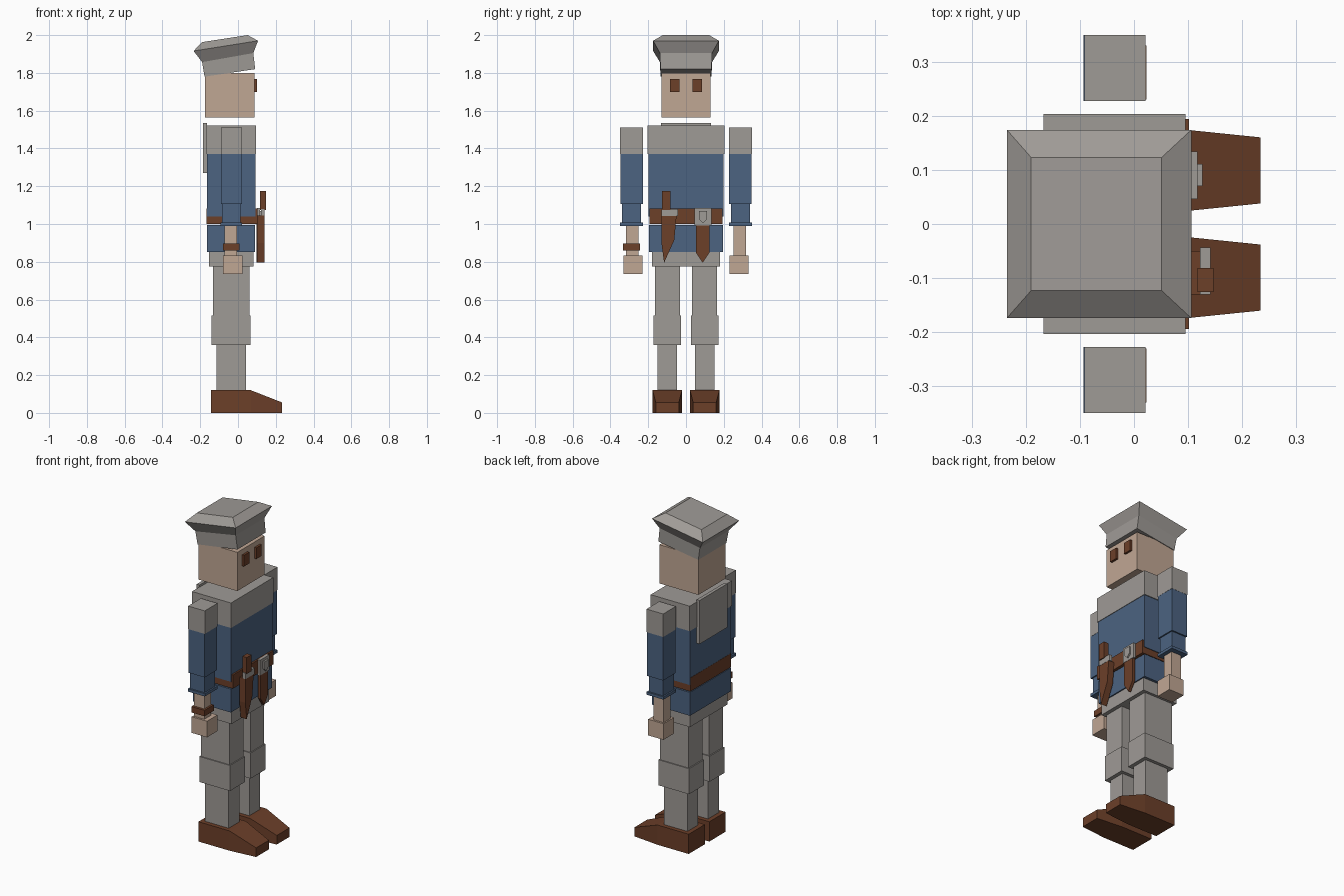
import bpy, bmesh


def material(name, rgb):
    m = bpy.data.materials.new(name)
    m.diffuse_color = (*rgb, 1)
    return m


GREY = material("stone_grey", (0.345, 0.325, 0.305))
BLUE = material("tunic_blue", (0.072, 0.125, 0.22))
BROWN = material("leather_brown", (0.15, 0.05, 0.022))
SKIN = material("skin", (0.53, 0.385, 0.295))


def loft(name, mat, rings):
    """Closed solid through a stack of matching point rings."""
    bm = bmesh.new()
    loops = [[bm.verts.new(p) for p in ring] for ring in rings]
    n = len(loops[0])
    for a, b in zip(loops, loops[1:]):
        for i in range(n):
            j = (i + 1) % n
            bm.faces.new((a[i], a[j], b[j], b[i]))
    bm.faces.new(loops[0])
    bm.faces.new(loops[-1])
    bmesh.ops.recalc_face_normals(bm, faces=bm.faces)
    me = bpy.data.meshes.new(name)
    bm.to_mesh(me)
    bm.free()
    me.materials.append(mat)
    ob = bpy.data.objects.new(name, me)
    bpy.context.collection.objects.link(ob)
    return ob


def box(name, mat, x, y, z):
    ring = [(x[0], y[0]), (x[1], y[0]), (x[1], y[1]), (x[0], y[1])]
    return loft(name, mat, [[(*p, h) for p in ring] for h in z])


def plate(name, mat, x, outline):
    """Outline in (y, z) extruded along x."""
    return loft(name, mat, [[(d, *p) for p in outline] for d in x])


# Head and eyes
box("head", SKIN, (-0.175, 0.087), (-0.131, 0.131), (1.565, 1.80))
for side, s in (("right", -1), ("left", 1)):
    y = sorted((s * 0.034, s * 0.085))
    box(side + "_eye", BROWN, (0.08, 0.1), y, (1.70, 1.768))

# Flared, tilted cap: (back x, back z, front x, front z, half width)
cap = [(-0.177, 1.78, 0.091, 1.82, 0.135), (-0.19, 1.857, 0.081, 1.905, 0.138),
       (-0.235, 1.916, 0.106, 1.97, 0.174), (-0.19, 1.963, 0.051, 2.0, 0.123)]
loft("cap", GREY, [[(xb, -w, zb), (xf, -w, zf), (xf, w, zf), (xb, w, zb)]
                   for xb, zb, xf, zf, w in cap])

# Torso, belt and hips
box("shoulders", GREY, (-0.167, 0.095), (-0.203, 0.203), (1.37, 1.522))
box("tunic", BLUE, (-0.165, 0.092), (-0.198, 0.198), (1.04, 1.37))
box("belt", BROWN, (-0.166, 0.102), (-0.194, 0.194), (1.0, 1.083))
box("tunic_skirt", BLUE, (-0.165, 0.09), (-0.197, 0.197), (0.853, 0.995))
box("hips", GREY, (-0.153, 0.083), (-0.181, 0.181), (0.775, 0.853))
box("back_collar", GREY, (-0.185, -0.165), (-0.133, 0.133), (1.27, 1.535))

for side, s in (("right", -1), ("left", 1)):
    def limb(name, mat, x, centre, half, z):
        c = s * centre
        box(side + "_" + name, mat, x, (c - half, c + half), z)

    # Arm
    limb("shoulder", GREY, (-0.091, 0.021), 0.288, 0.061, (1.37, 1.51))
    limb("sleeve", BLUE, (-0.09, 0.02), 0.288, 0.06, (1.105, 1.37))
    limb("lower_sleeve", BLUE, (-0.084, 0.012), 0.288, 0.051, (1.005, 1.105))
    limb("cuff", BLUE, (-0.093, 0.021), 0.288, 0.061, (0.99, 1.007))
    limb("forearm", SKIN, (-0.072, -0.004), 0.285, 0.033, (0.83, 0.99))
    limb("hand", SKIN, (-0.08, 0.023), 0.28, 0.05, (0.735, 0.833))
    # Leg
    limb("thigh", GREY, (-0.133, 0.06), 0.099, 0.066, (0.515, 0.775))
    limb("knee", GREY, (-0.14, 0.066), 0.099, 0.072, (0.36, 0.515))
    limb("shin", GREY, (-0.115, 0.043), 0.099, 0.052, (0.12, 0.36))
    # Shoe with sloped, tapered toe: (x, half width, top height)
    rings = []
    for x, w, top in ((-0.142, 0.078, 0.12), (0.068, 0.078, 0.12), (0.234, 0.061, 0.055)):
        c = s * 0.099
        rings.append([(x, c - w, 0), (x, c + w, 0), (x, c + w, top), (x, c - w, top)])
    loft(side + "_shoe", BROWN, rings)

box("wrist_band", BROWN, (-0.08, 0.008), (-0.333, -0.244), (0.86, 0.896))

# Dagger in its sheath
plate("dagger_sheath", BROWN, (0.1, 0.14),
      [(-0.13, 1.045), (-0.13, 0.9), (-0.116, 0.795), (-0.062, 0.915), (-0.05, 1.045)])
box("dagger_guard", GREY, (0.122, 0.141), (-0.13, -0.043), (1.043, 1.08))
box("dagger_grip", BROWN, (0.117, 0.147), (-0.126, -0.081), (1.075, 1.175))

# Buckle with shield and hanging strap
plate("belt_strap", BROWN, (0.098, 0.115),
      [(0.052, 1.0), (0.052, 0.85), (0.088, 0.795), (0.125, 0.85), (0.125, 1.0)])
box("buckle", GREY, (0.1, 0.117), (0.046, 0.134), (0.992, 1.085))
plate("buckle_shield", GREY, (0.115, 0.127),
      [(0.07, 1.068), (0.07, 1.025), (0.09, 1.005), (0.111, 1.025), (0.111, 1.068)])
